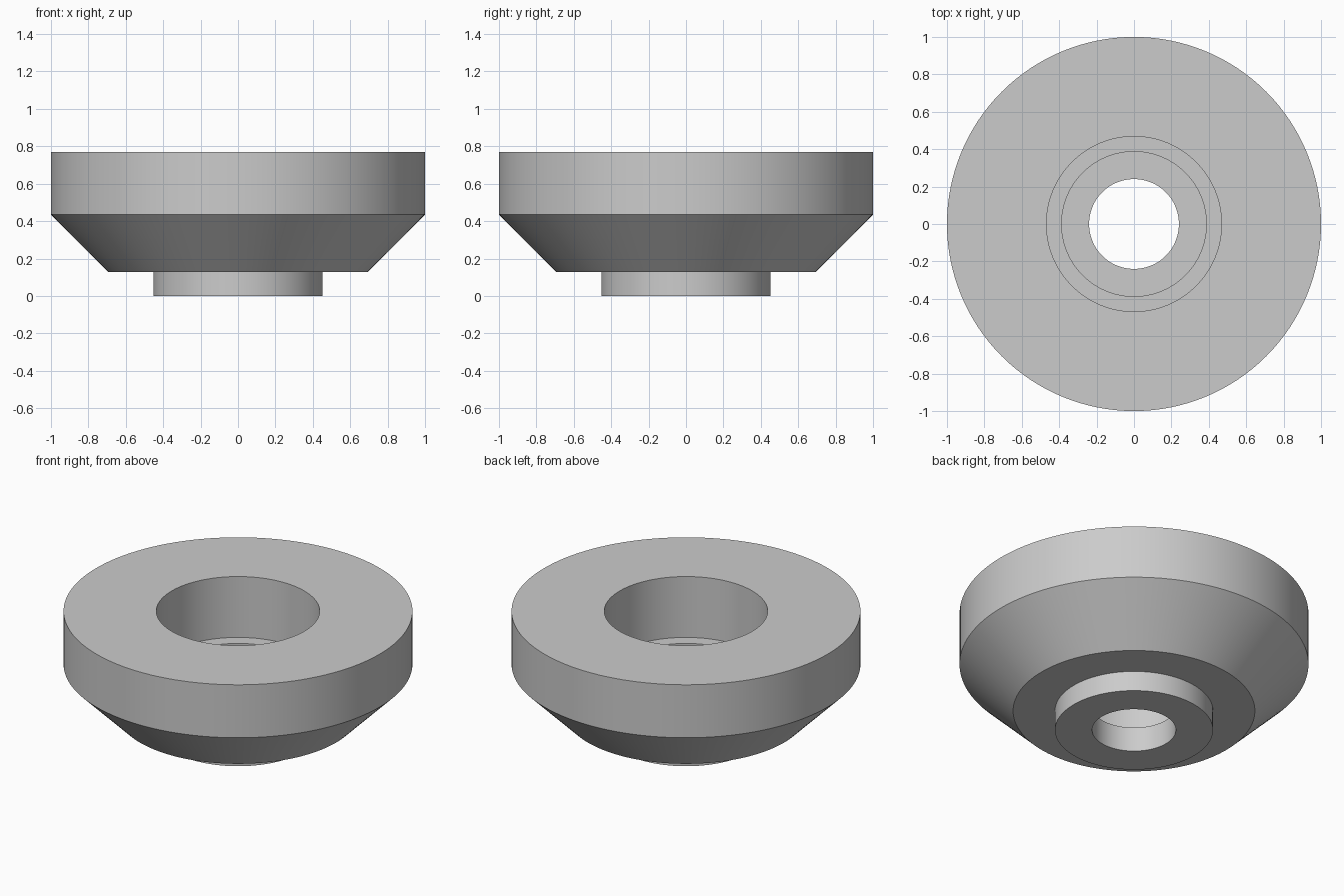
import bpy
import bmesh
import math

cube = bpy.data.objects.get("Cube")
if cube:
    bpy.data.objects.remove(cube, do_unlink=True)

# Plain grey finish
grey = bpy.data.materials.new("plain grey")
grey.use_nodes = True
colour = (0.6, 0.6, 0.6, 1)
grey.diffuse_color = colour
grey.node_tree.nodes["Principled BSDF"].inputs["Base Color"].default_value = colour


def lathe(name, profile, steps=128):
    """Spin a closed (radius, height) profile around the z axis."""
    bm = bmesh.new()
    verts = [bm.verts.new((r, 0, z)) for r, z in profile]
    edges = [bm.edges.new((v, verts[i - 1])) for i, v in enumerate(verts)]
    bmesh.ops.spin(bm, geom=verts + edges, cent=(0, 0, 0), axis=(0, 0, 1),
                   angle=math.tau, steps=steps, use_merge=True)
    bmesh.ops.remove_doubles(bm, verts=bm.verts, dist=1e-5)
    bmesh.ops.recalc_face_normals(bm, faces=bm.faces)
    mesh = bpy.data.meshes.new(name)
    bm.to_mesh(mesh)
    bm.free()
    mesh.materials.append(grey)
    obj = bpy.data.objects.new(name, mesh)
    bpy.context.collection.objects.link(obj)
    bpy.ops.object.select_all(action="DESELECT")
    obj.select_set(True)
    bpy.context.view_layer.objects.active = obj
    bpy.ops.object.shade_smooth_by_angle(angle=math.radians(30))
    return obj


# Outer wall from the boss up to the rim, then down the stepped bore
outside = [(0.24, 0), (0.453, 0), (0.453, 0.127), (0.693, 0.127),
           (1, 0.435), (1, 0.77)]
bore = [(0.468, 0.77), (0.468, 0.385), (0.387, 0.385),
        (0.387, 0.155), (0.24, 0.155)]
lathe("stepped_bushing", outside + bore)
